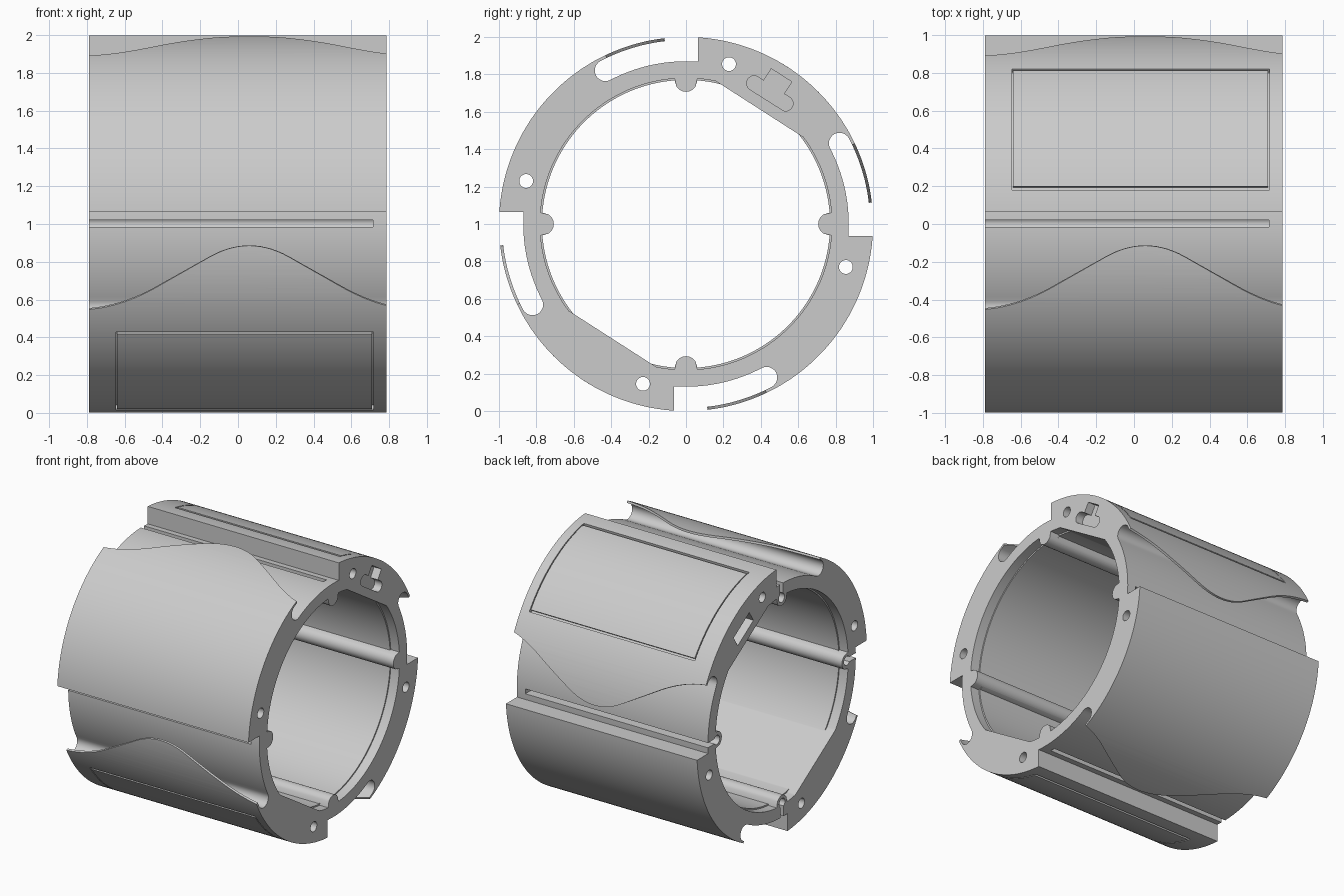
import bpy, bmesh
from math import sin, cos, asin, sqrt, radians, degrees

cube = bpy.data.objects.get("Cube")
if cube:
    bpy.data.objects.remove(cube, do_unlink=True)

X0, X1 = -0.79, 0.785      # housing ends
RING, LIP = 0.87, 0.984    # ring surface and lip underside radii
SLOT_END, LIP_END = 62.3, 83.4
CHORD_ANGLE = 32.7

grey = bpy.data.materials.new("satin grey")
grey.use_nodes = True
grey.diffuse_color = (0.6, 0.6, 0.6, 1)
grey.node_tree.nodes["Principled BSDF"].inputs["Base Color"].default_value = (0.6, 0.6, 0.6, 1)


def polar(r, a):
    """Point in the end plane, angle in degrees clockwise from the top."""
    return r * sin(radians(a)), 1 + r * cos(radians(a))


def arc(r, a0, a1, step=1.5):
    n = max(2, int(abs(a1 - a0) / step))
    return [polar(r, a0 + (a1 - a0) * i / n) for i in range(n + 1)]


def circle(y, z, r, n=32):
    return [(y + r * sin(radians(360 * i / n)), z + r * cos(radians(360 * i / n)))
            for i in range(n)]


def loft(name, sections):
    """Solid skin through equal-length closed sections [(x, points), ...]."""
    bm = bmesh.new()
    rings = [[bm.verts.new((x, y, z)) for y, z in pts] for x, pts in sections]
    for a, b in zip(rings, rings[1:]):
        for i in range(len(a)):
            j = (i + 1) % len(a)
            bm.faces.new((a[i], a[j], b[j], b[i]))
    bm.faces.new(rings[0])
    bm.faces.new(rings[-1][::-1])
    bmesh.ops.recalc_face_normals(bm, faces=bm.faces)
    mesh = bpy.data.meshes.new(name)
    bm.to_mesh(mesh)
    bm.free()
    mesh.materials.append(grey)
    obj = bpy.data.objects.new(name, mesh)
    bpy.context.collection.objects.link(obj)
    return obj


def prism(name, pts, x0, x1):
    return loft(name, [(x0, pts), (x1, pts)])


def sector(name, r0, r1, a0, a1, x0, x1):
    return prism(name, arc(r1, a0, a1) + arc(r0, a1, a0), x0, x1)


def cut(target, cutter):
    cutter.hide_render = True
    mod = target.modifiers.new("cut", 'BOOLEAN')
    mod.operation, mod.solver, mod.object = 'DIFFERENCE', 'EXACT', cutter
    bpy.context.view_layer.objects.active = target
    bpy.ops.object.modifier_apply(modifier=mod.name)
    bpy.data.objects.remove(cutter, do_unlink=True)


def smooth(obj):
    bpy.ops.object.select_all(action='DESELECT')
    obj.select_set(True)
    bpy.context.view_layer.objects.active = obj
    bpy.ops.object.shade_smooth_by_angle(angle=radians(30))


def box(a, radial, half_width, r0, r1, x0, x1):
    """Cutter aligned to the radius at angle a."""
    s, c = sin(radians(a)), cos(radians(a))
    pts = [(r * s + t * c, 1 + r * c - t * s) for r, t in
           ((r0, -half_width), (r1, -half_width), (r1, half_width), (r0, half_width))]
    return prism(radial, pts, x0, x1)


# Outer profile: four stepped blocks, each with an undercut lip
profile = []
for k in range(4):
    q = 90 * k
    profile += arc(1, q + degrees(asin(0.065)), q + LIP_END)
    profile += arc(LIP, q + LIP_END, q + SLOT_END)
    mid, rad = (RING + LIP) / 2, (LIP - RING) / 2
    cy, cz = polar(mid, q + SLOT_END)
    for i in range(1, 12):
        u, v = sin(radians(90 - 15 * i)) * rad, -cos(radians(90 - 15 * i)) * rad
        b = radians(q + SLOT_END)
        profile.append((cy + u * sin(b) + v * cos(b), cz + u * cos(b) - v * sin(b)))
    profile += arc(RING, q + SLOT_END, q + 90 + degrees(asin(0.065 / RING)))
housing = prism("housing", profile, X0, X1)


# Bore with two flat sides and four rounded ribs
def bore(radius):
    pts = []
    for i in range(720):
        a = i / 2
        r = radius
        for flat in (CHORD_ANGLE, CHORD_ANGLE + 180):
            c = cos(radians(a - flat))
            if c > 0.5:
                r = min(r, 0.729 / c)
        d = radians((a + 45) % 90 - 45)
        h = 0.06 ** 2 - (0.767 * sin(d)) ** 2
        if h > 0:
            r = min(r, 0.767 * cos(d) - sqrt(h))
        pts.append(polar(r, a))
    return pts


cut(housing, prism("bore_cutter", bore(0.77), -1, 1))
cut(housing, prism("rim_cutter", bore(0.78), -1, X0 + 0.07))
cut(housing, prism("rim_cutter", bore(0.78), X1 - 0.07, 1))


# Wavy edge of the lips
def wave_angle(x):
    total = 0
    for i in range(21):
        s = x - 0.2 + 0.02 * i
        total += max(0.545, 0.945 - 0.57 * abs(s - 0.06))
    return degrees(asin(1 - total / 21))


for k in range(4):
    q = 90 * (k + 1)
    sections = []
    for i in range(57):
        x = -0.84 + 0.03 * i
        w = q - wave_angle(x)
        sections.append((x, [polar(0.93, w), polar(1.08, w), polar(1.08, q - 2), polar(0.93, q - 2)]))
    cut(housing, loft("wave_cutter", sections))
    # Bolt hole, and keyhole channel open at one end
    cut(housing, prism("hole_cutter", circle(*polar(0.885, q + 15.05), 0.037), -1, 1))
    cut(housing, box(q + 0.2, "slit_cutter", 0.018, 0.765, 0.9, -1, 0.715))
    cut(housing, prism("channel_cutter", circle(*polar(0.765, q + 0.2), 0.034, 24), -1, 0.715))

# Recessed cover panels on two opposite blocks
for k, side in ((0, "upper"), (180, "lower")):
    cut(housing, sector("panel_cutter", 0.975, 1.03, k + 10.3, k + 55.2, -0.647, 0.717))
    panel = sector(side + "_panel", 0.97, 1, k + 11.5, k + 54.3, -0.64, 0.71)
    smooth(panel)

# Connector recess at one end, plain slot at the other
A = CHORD_ANGLE
y, z = polar(0.83, A)
capsule = []
for i in range(24):
    t = radians(15 * i)
    u = 0.04 * cos(t) + (0.1 if i < 6 or i > 18 else -0.1)
    v = 0.04 * sin(t)
    b = radians(A)
    capsule.append((y + u * cos(b) + v * sin(b), z - u * sin(b) + v * cos(b)))
cut(housing, prism("recess_cutter", capsule, X1 - 0.06, 1))
cut(housing, box(A, "recess_cutter", 0.065, 0.85, 0.945, X1 - 0.06, 1))
cut(housing, box(A, "slot_cutter", 0.11, 0.79, 0.88, -1, X0 + 0.1))

smooth(housing)
